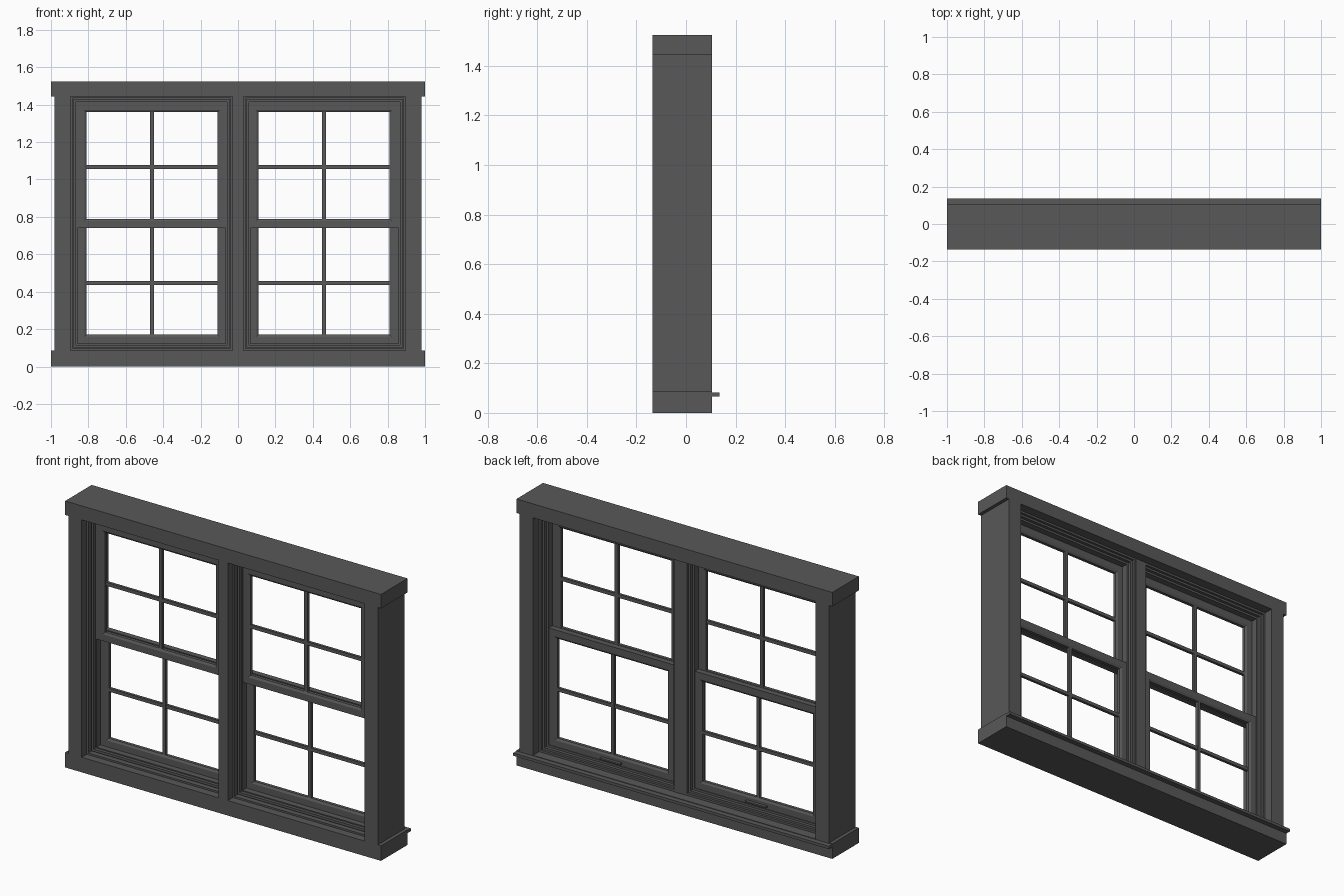
import bpy, bmesh

if "Cube" in bpy.data.objects:
    bpy.data.objects.remove(bpy.data.objects["Cube"])

DARK = bpy.data.materials.new("dark_grey_frame")
DARK.diffuse_color = (0.098, 0.098, 0.098, 1)
DARK.use_nodes = True
DARK.node_tree.nodes["Principled BSDF"].inputs["Base Color"].default_value = DARK.diffuse_color


def finish(name, bm):
    bmesh.ops.recalc_face_normals(bm, faces=bm.faces)
    me = bpy.data.meshes.new(name)
    bm.to_mesh(me)
    bm.free()
    me.materials.append(DARK)
    ob = bpy.data.objects.new(name, me)
    bpy.context.collection.objects.link(ob)
    return ob


def box(name, x0, x1, y0, y1, z0, z1):
    bm = bmesh.new()
    bmesh.ops.create_cube(bm, size=1)
    for v in bm.verts:
        v.co = ((x0 + x1) / 2 + v.co.x * (x1 - x0),
                (y0 + y1) / 2 + v.co.y * (y1 - y0),
                (z0 + z1) / 2 + v.co.z * (z1 - z0))
    return finish(name, bm)


def mitred_frame(name, x0, x1, z0, z1, profile):
    """Sweep a closed (inset, y) profile around a rectangle."""
    bm = bmesh.new()
    loops = []
    for sx, sz in ((0, 0), (1, 0), (1, 1), (0, 1)):
        loops.append([bm.verts.new((x1 - d if sx else x0 + d, y,
                                    z1 - d if sz else z0 + d))
                      for d, y in profile])
    n = len(profile)
    for i in range(4):
        a, b = loops[i], loops[(i + 1) % 4]
        for j in range(n):
            k = (j + 1) % n
            bm.faces.new((a[j], a[k], b[k], b[j]))
    return finish(name, bm)


FRONT, BACK = -0.135, 0.105

# Outer casing: head, base, projecting stool and mullion
box("head_casing", -1, 1, FRONT, BACK, 1.445, 1.525)
box("base_sill", -1, 1, FRONT, BACK, 0, 0.086)
box("inner_stool", -1, 1, BACK - 0.01, 0.135, 0.067, 0.083)
box("mullion", -0.03, 0.03, FRONT, 0.052, 0.086, 1.445)

# Stepped liner around each opening, with a shadow groove on the outside
LINER = [(0, -0.09), (0.01, -0.09), (0.01, -0.06), (0.016, -0.06),
         (0.016, -0.07), (0.03, -0.07), (0.03, -0.052), (0.036, -0.052),
         (0.036, 0.018), (0.024, 0.018), (0.024, 0.036), (0.012, 0.036),
         (0.012, 0.05), (0, 0.05)]


def sash(name, x0, x1, z0, z1, y0, y1):
    w = 0.05
    xm, zm, ym = (x0 + x1) / 2, (z0 + z1) / 2 - 0.008, (y0 + y1) / 2
    # Rails and stiles taper to a thin inner edge
    mitred_frame(name + "_sash", x0, x1, z0, z1,
                 [(0, y0), (w - 0.012, y0), (w, ym - 0.009),
                  (w, ym + 0.009), (w - 0.012, y1), (0, y1)])
    # Open panes divided by glazing bars
    box(name + "_vertical_bar", xm - 0.01, xm + 0.01, ym - 0.009, ym + 0.009,
        z0 + w, z1 - w)
    box(name + "_cross_bar", x0 + w, x1 - w, ym - 0.008, ym + 0.008,
        zm - 0.01, zm + 0.01)


for side, s in (("left", -1), ("right", 1)):
    def span(a, b):
        return sorted((s * a, s * b))

    box(side + "_jamb", *span(0.895, 0.98), FRONT, BACK, 0.086, 1.445)
    mitred_frame(side + "_liner", *span(0.03, 0.895), 0.086, 1.445, LINER)
    # Upper sash runs in the outer track, lower sash in the inner one
    sash(side + "_upper", *span(0.06, 0.86), 0.74, 1.41, -0.051, -0.019)
    sash(side + "_lower", *span(0.06, 0.86), 0.12, 0.79, -0.018, 0.014)
    # Finger lift on the room side of the bottom rail
    box(side + "_lift", *span(0.395, 0.525), 0.012, 0.032, 0.134, 0.142)
